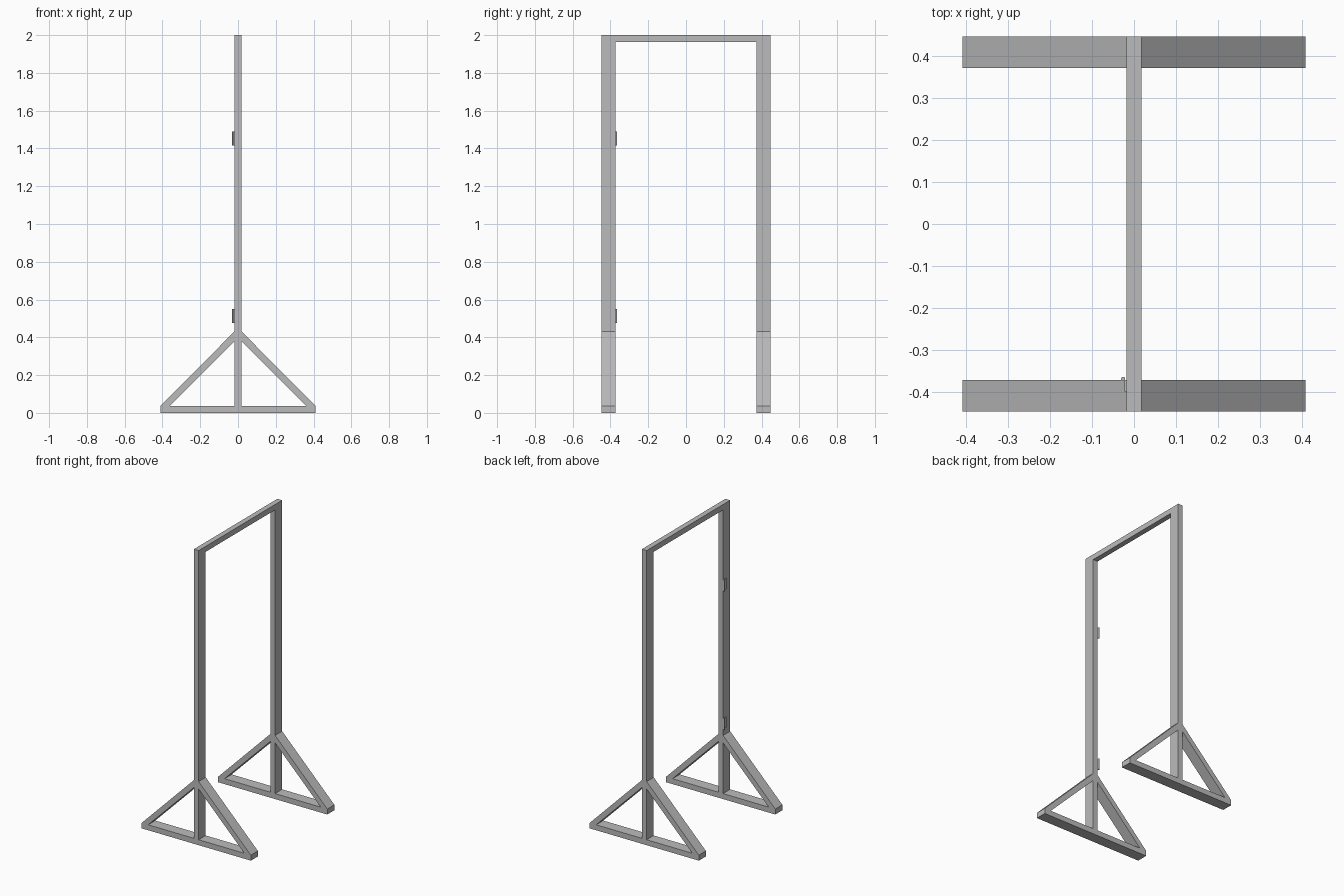
import bpy, bmesh

cube = bpy.data.objects.get("Cube")
if cube:
    bpy.data.objects.remove(cube, do_unlink=True)

grey = bpy.data.materials.new("plain_grey")
grey.use_nodes = True
colour = (0.5, 0.5, 0.5, 1)
grey.diffuse_color = colour
grey.node_tree.nodes["Principled BSDF"].inputs["Base Color"].default_value = colour

HALF = 0.018       # half thickness of the timber
IN, OUT = 0.372, 0.448   # inner and outer faces of the frame
BOARD = 0.037      # board height
FOOT = 0.41        # half length of a foot


def finish(name, bm):
    bmesh.ops.recalc_face_normals(bm, faces=bm.faces)
    mesh = bpy.data.meshes.new(name)
    bm.to_mesh(mesh)
    bm.free()
    mesh.materials.append(grey)
    obj = bpy.data.objects.new(name, mesh)
    bpy.context.collection.objects.link(obj)
    return obj


def extrude_xz(name, profile, y0, y1):
    """Solid made from an x-z outline, running from y0 to y1."""
    bm = bmesh.new()
    face = bm.faces.new([bm.verts.new((x, y0, z)) for x, z in profile])
    geom = bmesh.ops.extrude_face_region(bm, geom=[face])["geom"]
    moved = [v for v in geom if isinstance(v, bmesh.types.BMVert)]
    bmesh.ops.translate(bm, verts=moved, vec=(0, y1 - y0, 0))
    return finish(name, bm)


def box(name, x0, x1, y0, y1, z0, z1):
    return extrude_xz(name, [(x0, z0), (x1, z0), (x1, z1), (x0, z1)], y0, y1)


# Two uprights, each with a foot board and a pair of mitred braces
for end, y0, y1 in (("front", -OUT, -IN), ("back", IN, OUT)):
    box(end + "_post", -HALF, HALF, y0, y1, BOARD, 2)
    box(end + "_foot", -FOOT, FOOT, y0, y1, 0, BOARD)
    for side, s in (("right", -1), ("left", 1)):
        outline = [(FOOT, BOARD), (HALF, 0.432), (HALF, 0.381), (0.361, BOARD)]
        extrude_xz(f"{end}_{side}_brace", [(s * x, z) for x, z in outline], y0, y1)

# Cross bar between the posts
box("top_bar", -HALF, HALF, -IN, IN, 2 - BOARD, 2)

# Two hinges on the front post: thin leaf and round pin
for level, z in (("lower", 0.513), ("upper", 1.453)):
    box(level + "_hinge_leaf", -0.023, -HALF, -0.4, -IN, z - 0.037, z + 0.037)
    bm = bmesh.new()
    bmesh.ops.create_cone(bm, cap_ends=True, segments=12, radius1=0.005,
                          radius2=0.005, depth=0.076)
    bmesh.ops.translate(bm, verts=bm.verts, vec=(-0.026, -0.37, z))
    finish(level + "_hinge_pin", bm)
